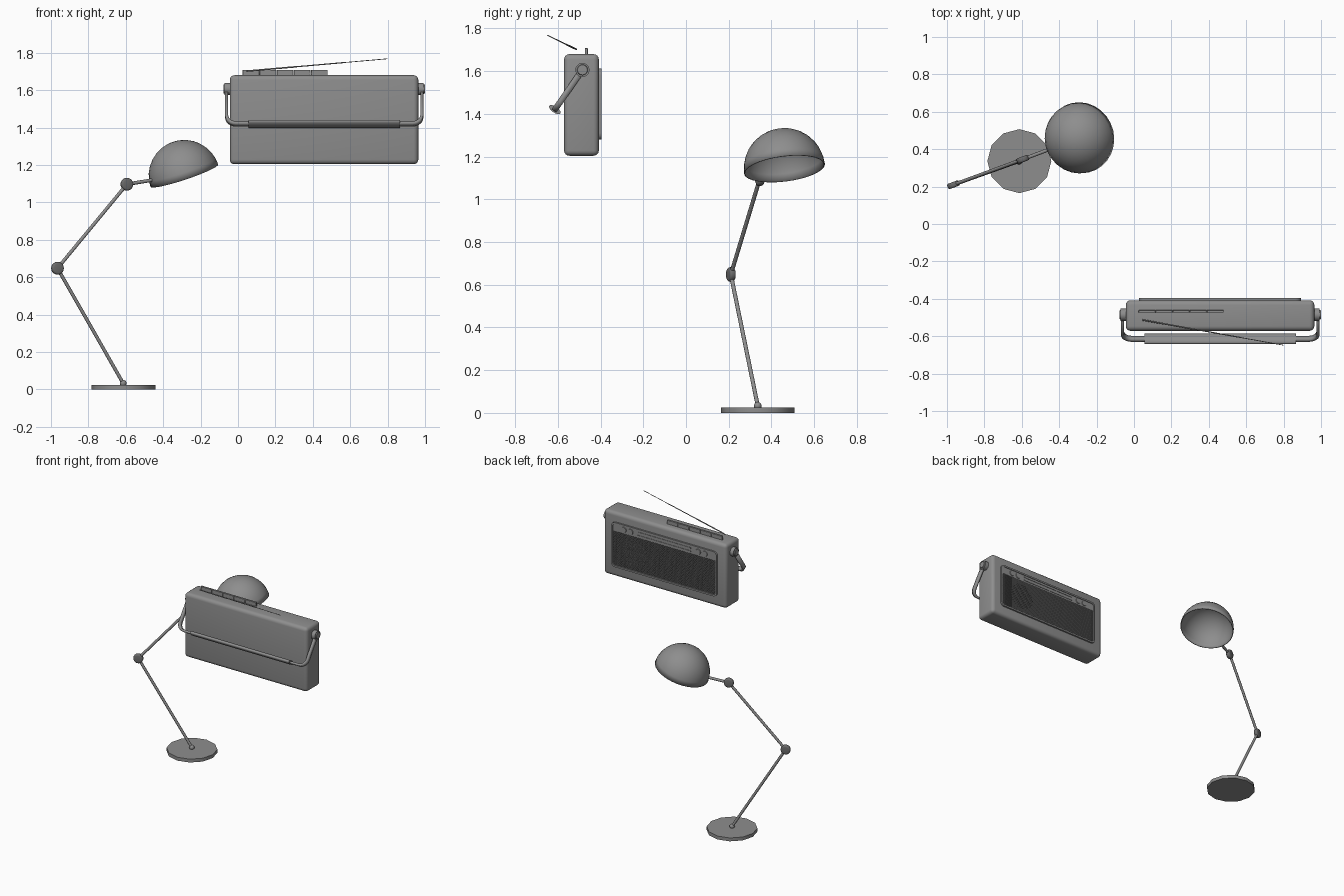
import bpy, bmesh, math
from mathutils import Vector, Matrix

if "Cube" in bpy.data.objects:
    bpy.data.objects.remove(bpy.data.objects["Cube"])


def material(name, g):
    m = bpy.data.materials.new(name)
    m.diffuse_color = (g, g, g, 1)
    m.use_nodes = True
    m.node_tree.nodes["Principled BSDF"].inputs["Base Color"].default_value = m.diffuse_color
    return m


GREY, DARK = material("mid_grey", 0.27), material("dark_grey", 0.15)
DARK_PARTS = ("speaker", "radio_panel_back", "lamp_elbow", "lamp_wrist")


def finish(bm, name, smooth=None):
    bmesh.ops.recalc_face_normals(bm, faces=bm.faces)
    me = bpy.data.meshes.new(name)
    bm.to_mesh(me)
    bm.free()
    me.materials.append(DARK if name.startswith(DARK_PARTS) else GREY)
    ob = bpy.data.objects.new(name, me)
    bpy.context.collection.objects.link(ob)
    if smooth:
        bpy.ops.object.select_all(action='DESELECT')
        ob.select_set(True)
        bpy.context.view_layer.objects.active = ob
        bpy.ops.object.shade_smooth_by_angle(angle=math.radians(smooth))
    return ob


def rod(name, a, b, r1, r2=None, seg=12, smooth=40):
    a, b = Vector(a), Vector(b)
    bm = bmesh.new()
    m = Matrix.Translation((a + b) / 2) @ (b - a).to_track_quat('Z', 'Y').to_matrix().to_4x4()
    bmesh.ops.create_cone(bm, cap_ends=True, segments=seg, radius1=r1,
                          radius2=r1 if r2 is None else r2, depth=(b - a).length, matrix=m)
    return finish(bm, name, smooth)


def box(name, lo, hi, bevel=0, seg=3):
    lo, hi = Vector(lo), Vector(hi)
    bm = bmesh.new()
    bmesh.ops.create_cube(bm, size=1, matrix=Matrix.Translation((lo + hi) / 2) @ Matrix.Diagonal((*(hi - lo), 1)))
    if bevel:
        bmesh.ops.bevel(bm, geom=bm.edges[:], offset=bevel, segments=seg, profile=0.5, affect='EDGES')
    return finish(bm, name, 40 if bevel else None)


def rounded(x0, x1, z0, z1, r, y, n=5):
    pts = []
    for k, (cx, cz) in enumerate([(x1 - r, z1 - r), (x0 + r, z1 - r), (x0 + r, z0 + r), (x1 - r, z0 + r)]):
        for i in range(n):
            a = math.pi / 2 * (k + i / (n - 1))
            pts.append((cx + r * math.cos(a), y, cz + r * math.sin(a)))
    return pts


# ---------- Lamp ----------
foot = Vector((-0.614, 0.336, 0.033))
elbow = Vector((-0.965, 0.210, 0.648))
wrist = Vector((-0.594, 0.346, 1.097))
centre = Vector((-0.287, 0.461, 1.143))
d = Vector((0.938, 0.347, 0)).normalized()
side = Vector((-d.y, d.x, 0))

rod("lamp_base", (-0.613, 0.336, 0), (-0.613, 0.336, 0.025), 0.171, seg=12)
bm = bmesh.new()
bmesh.ops.create_uvsphere(bm, u_segments=12, v_segments=8, radius=0.018, matrix=Matrix.Translation(foot))
finish(bm, "lamp_base_pivot", 60)
rod("lamp_lower_arm", foot, elbow, 0.0095)
rod("lamp_upper_arm", elbow, wrist, 0.0095)
rod("lamp_neck", wrist, (-0.461, 0.396, 1.119), 0.0095)
# Rounded hinge discs
for name, p in (("lamp_elbow", elbow), ("lamp_wrist", wrist)):
    bm = bmesh.new()
    m = Matrix.Translation(p) @ side.to_track_quat('Z', 'Y').to_matrix().to_4x4()
    bmesh.ops.create_cone(bm, cap_ends=True, segments=20, radius1=0.034, radius2=0.034, depth=0.03, matrix=m)
    rim = [e for e in bm.edges if any(len(f.verts) > 4 for f in e.link_faces)]
    bmesh.ops.bevel(bm, geom=rim, offset=0.01, segments=3, profile=0.5, affect='EDGES')
    finish(bm, name, 40)

# Hemispherical shade, tilted to open down and away from the arm
bm = bmesh.new()
bmesh.ops.create_uvsphere(bm, u_segments=28, v_segments=16, radius=0.191)
bmesh.ops.delete(bm, geom=[v for v in bm.verts if v.co.z < -0.001], context='VERTS')
bmesh.ops.transform(bm, verts=bm.verts, matrix=Matrix.Translation(centre)
                    @ Matrix.Rotation(math.radians(-19.5), 4, side))
shade = finish(bm, "lamp_shade", 40)
mod = shade.modifiers.new("shell", 'SOLIDIFY')
mod.thickness, mod.offset = 0.005, -1

# ---------- Radio ----------
XC = 0.461
box("radio_body", (-0.044, -0.571, 1.204), (0.964, -0.408, 1.68), 0.025, 4)

# Panel: raised rim, dial strip, backing
bm = bmesh.new()
loops = []
for inset, r, y in ((0, 0.03, -0.41), (0, 0.03, -0.396), (0.012, 0.02, -0.396), (0.012, 0.02, -0.41)):
    loops.append([bm.verts.new(p) for p in
                  rounded(0.026 + inset, 0.892 - inset, 1.28 + inset, 1.612 - inset, r, y)])
for A, B in zip(loops, loops[1:]):
    for i in range(len(A)):
        j = (i + 1) % len(A)
        bm.faces.new((A[i], A[j], B[j], B[i]))
finish(bm, "radio_panel_rim", 30)
bm = bmesh.new()
bm.faces.new([bm.verts.new(p) for p in rounded(0.03, 0.888, 1.284, 1.608, 0.028, -0.4055)])
finish(bm, "radio_panel_back")
box("dial_strip", (0.038, -0.41, 1.545), (0.88, -0.401, 1.602))

# Knobs and tuning bars
for i, x in enumerate((0.125, 0.18, 0.735, 0.79)):
    rod(f"knob_{i + 1}", (x, -0.402, 1.575), (x, -0.3965, 1.575), 0.021, 0.019, seg=20)
for i, z in enumerate((1.562, 1.586)):
    box(f"tuning_bar_{i + 1}", (0.24, -0.402, z - 0.004), (0.68, -0.398, z + 0.004))

# Fine mesh grille
bm = bmesh.new()
bmesh.ops.create_grid(bm, x_segments=90, y_segments=27, size=0.5,
                      matrix=Matrix.Translation((0.459, -0.403, 1.4185)) @ Matrix.Rotation(math.pi / 2, 4, 'X')
                      @ Matrix.Diagonal((0.836, 0.252, 1, 1)))
mod = finish(bm, "speaker_grille").modifiers.new("wires", 'WIREFRAME')
mod.thickness = 0.004

# Round speaker drawn by horizontal slats
for i in range(15):
    h = 0.098 * (i - 7) / 7.5
    c = math.sqrt(0.1 ** 2 - h ** 2)
    box(f"speaker_slat_{i + 1}", (0.70 - c, -0.403, 1.42 + h - 0.003), (0.70 + c, -0.3995, 1.42 + h + 0.003))

# Push buttons on top
for i in range(5):
    x = 0.025 + i * 0.0912
    box(f"push_button_{i + 1}", (x, -0.474, 1.67), (x + 0.0895, -0.46, 1.709), 0.002, 1)

# Telescopic antenna in three narrowing sections
a, b = Vector((0.045, -0.513, 1.702)), Vector((0.80, -0.648, 1.768))
for i, (s, e, r) in enumerate(((0, 0.35, 0.004), (0.35, 0.7, 0.003), (0.7, 1, 0.002))):
    rod(f"antenna_section_{i + 1}", a.lerp(b, s), a.lerp(b, e), r, seg=8)

# Carrying handle: swung strap, pivots and grip
pivot, grip = Vector((XC, -0.485, 1.606)), Vector((XC, -0.614, 1.42))
v = (grip - pivot).normalized()
L = (grip - pivot).length
w = Vector((0, v.z, -v.y))
half, R = 0.522, 0.05
path = [(-half, 0)]
for i in range(7):
    t = math.pi / 2 * i / 6
    path.append((-half + R - R * math.cos(t), L - R + R * math.sin(t)))
path += [(-x, s) for x, s in reversed(path)]
bm = bmesh.new()
rows = [[bm.verts.new(pivot + Vector((x, 0, 0)) + v * s + w * k) for k in (-0.014, 0.014)] for x, s in path]
for p, q in zip(rows, rows[1:]):
    bm.faces.new((p[0], p[1], q[1], q[0]))
strap = finish(bm, "handle_strap", 40)
mod = strap.modifiers.new("thickness", 'SOLIDIFY')
mod.thickness, mod.offset = 0.016, 0

for name, s in (("left", -1), ("right", 1)):
    X = lambda k: pivot + Vector((s * k, 0, 0))
    rod(f"handle_pivot_{name}", X(0.49), X(0.532), 0.033, seg=20)
    rod(f"handle_cap_{name}", X(0.53), X(0.5385), 0.026, 0.023, seg=20)

bm = bmesh.new()
m = Matrix((Vector((1, 0, 0)), w, v)).transposed().to_4x4()
bmesh.ops.create_cone(bm, cap_ends=True, segments=20, radius1=1, radius2=1, depth=0.81,
                      matrix=Matrix.Translation(grip) @ m @ Matrix.Diagonal((1, 0.032, 0.014, 1))
                      @ Matrix.Rotation(math.pi / 2, 4, 'Y'))
finish(bm, "handle_grip", 40)
